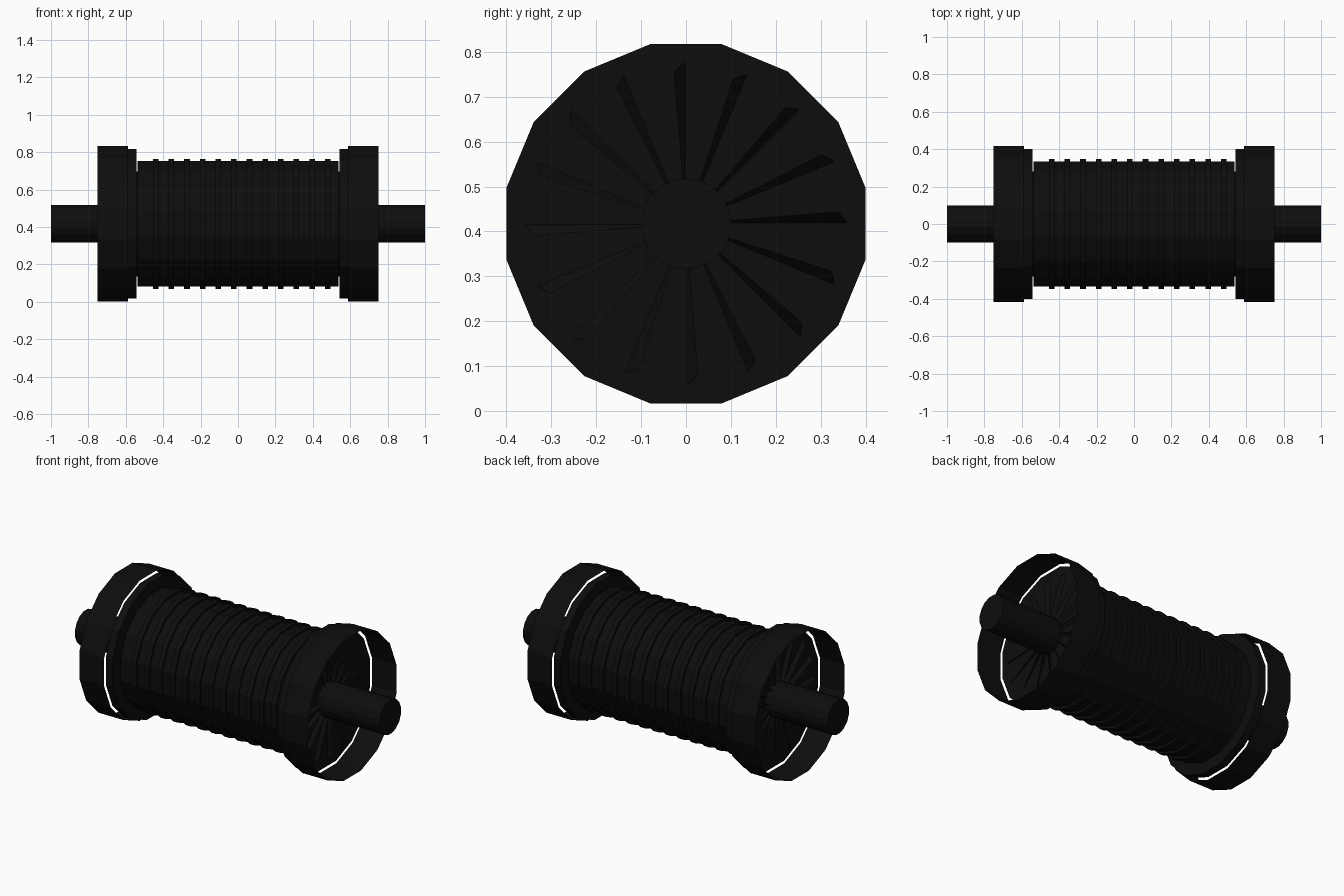
import bpy
import bmesh
from math import cos, sin, pi

cube = bpy.data.objects.get("Cube")
if cube:
    bpy.data.objects.remove(cube)

SIDES = 16
AXIS_Z = 0.417      # height of the rotor axis
RIB_COUNT = 12

black = bpy.data.materials.new("matte black")
black.use_nodes = True
black.diffuse_color = (0.004, 0.004, 0.004, 1)
black.node_tree.nodes["Principled BSDF"].inputs["Base Color"].default_value = (0.004, 0.004, 0.004, 1)


def finish(bm, name):
    mesh = bpy.data.meshes.new(name)
    bm.to_mesh(mesh)
    bm.free()
    mesh.materials.append(black)
    obj = bpy.data.objects.new(name, mesh)
    obj.location.z = AXIS_Z
    bpy.context.collection.objects.link(obj)
    return obj


def lathe(name, profile, capped=True):
    """Spin (x, flat radius) points around the x axis, with flats on top."""
    bm = bmesh.new()
    rings = []
    for x, flat in profile:
        r = flat / cos(pi / SIDES)
        angles = [(i + 0.5) * 2 * pi / SIDES for i in range(SIDES)]
        rings.append([bm.verts.new((x, r * cos(a), r * sin(a))) for a in angles])
    for a, b in zip(rings, rings[1:]):
        for i in range(SIDES):
            j = (i + 1) % SIDES
            bm.faces.new((a[i], a[j], b[j], b[i]))
    if capped:
        bm.faces.new(rings[0])
        bm.faces.new(rings[-1])
    bmesh.ops.recalc_face_normals(bm, faces=bm.faces)
    return finish(bm, name)


# Shaft and the inner core that joins the end discs
lathe("shaft", [(-1, 0.1), (1, 0.1)])
lathe("core", [(-0.55, 0.28), (0.55, 0.28)])

# Drum with raised bands
profile = [(-0.537, 0.335)]
for n in range(RIB_COUNT):
    x = -0.44 + n * 0.0836
    profile += [(x - 0.015, 0.335), (x - 0.015, 0.348),
                (x + 0.015, 0.348), (x + 0.015, 0.335)]
profile.append((0.537, 0.335))
lathe("ribbed_drum", profile)

# End discs, open shrouds and low radial blades on both ends
for side, s in (("left", 1), ("right", -1)):
    lathe(side + "_end_disc", [(s * 0.543, 0.4), (s * 0.588, 0.4)])
    lathe(side + "_shroud", [(s * 0.588, 0.416), (s * 0.75, 0.416)], capped=False)

    bm = bmesh.new()
    for i in range(SIDES):
        a = i * 2 * pi / SIDES
        corners = []
        for x, r, twist in ((0.587, 0.09, 0), (0.587, 0.36, 0),
                            (0.605, 0.34, 0.08), (0.615, 0.09, 0.08)):
            corners.append(bm.verts.new((s * x, r * cos(a + twist), r * sin(a + twist))))
        bm.faces.new(corners)
    finish(bm, side + "_fan_blades")
